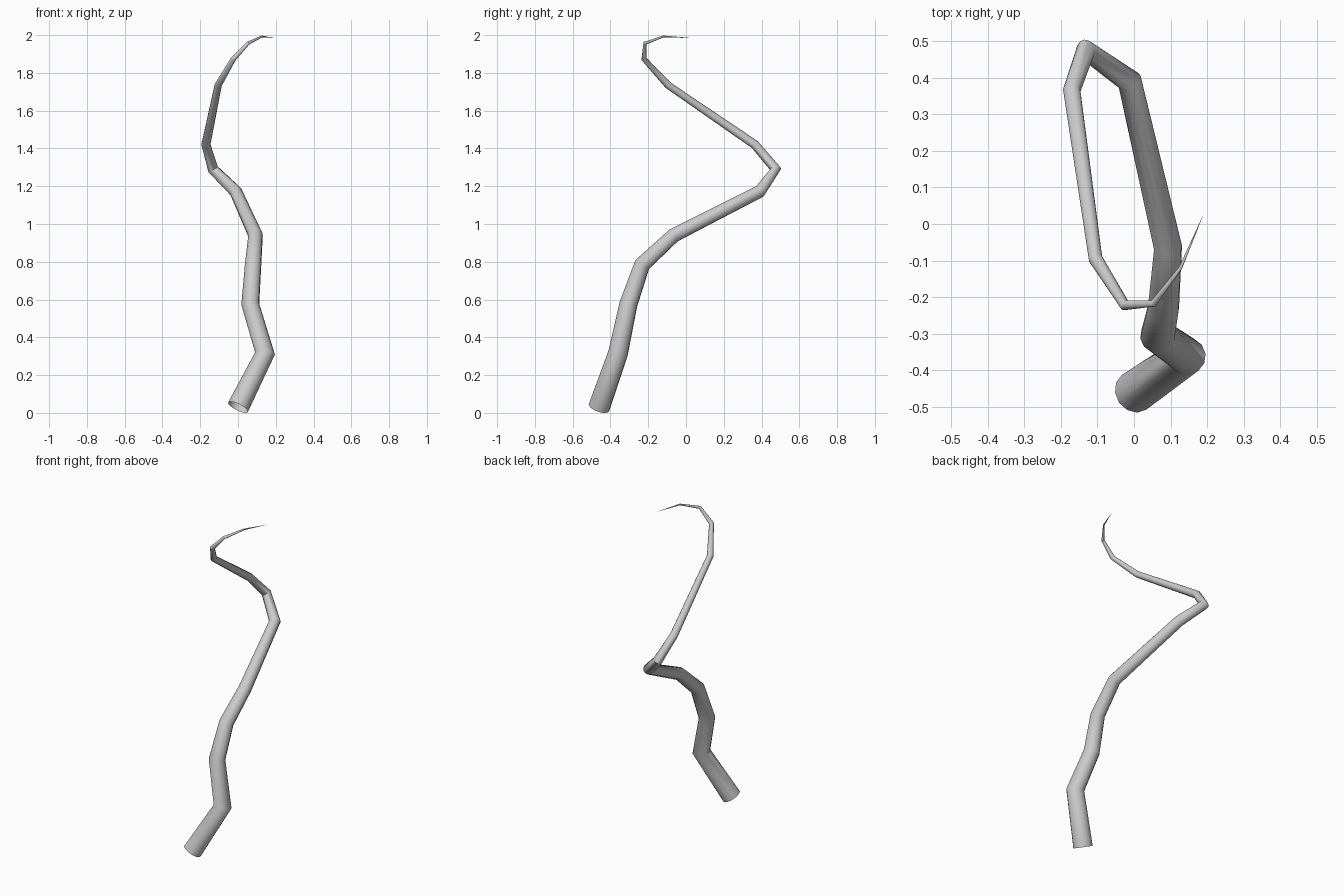
import bpy

if "Cube" in bpy.data.objects:
    bpy.data.objects.remove(bpy.data.objects["Cube"])

# Centre line of the tapering tendril, base to tip
path = [
    (0.0, -0.46, 0.03), (0.143, -0.36, 0.315), (0.065, -0.305, 0.575),
    (0.08, -0.232, 0.785), (0.093, -0.065, 0.94), (-0.012, 0.39, 1.172),
    (-0.132, 0.475, 1.29), (-0.17, 0.365, 1.42), (-0.105, -0.095, 1.735),
    (-0.025, -0.222, 1.873), (0.053, -0.217, 1.957), (0.127, -0.12, 1.993),
    (0.188, 0.022, 1.985),
]
BASE_RADIUS = 0.058

curve = bpy.data.curves.new("tendril", "CURVE")
curve.dimensions = "3D"
curve.bevel_depth = BASE_RADIUS
curve.bevel_resolution = 4
spline = curve.splines.new("POLY")
spline.points.add(len(path) - 1)
for i, (point, co) in enumerate(zip(spline.points, path)):
    point.co = (*co, 1)
    point.radius = max(1 - i / (len(path) - 1), 0.005)

# Tendril: open tube, round section, straight segments
tendril = bpy.data.objects.new("tendril", curve)
bpy.context.collection.objects.link(tendril)
bpy.context.view_layer.objects.active = tendril
tendril.select_set(True)
bpy.ops.object.convert(target="MESH")
bpy.ops.object.shade_smooth_by_angle(angle=0.7)
